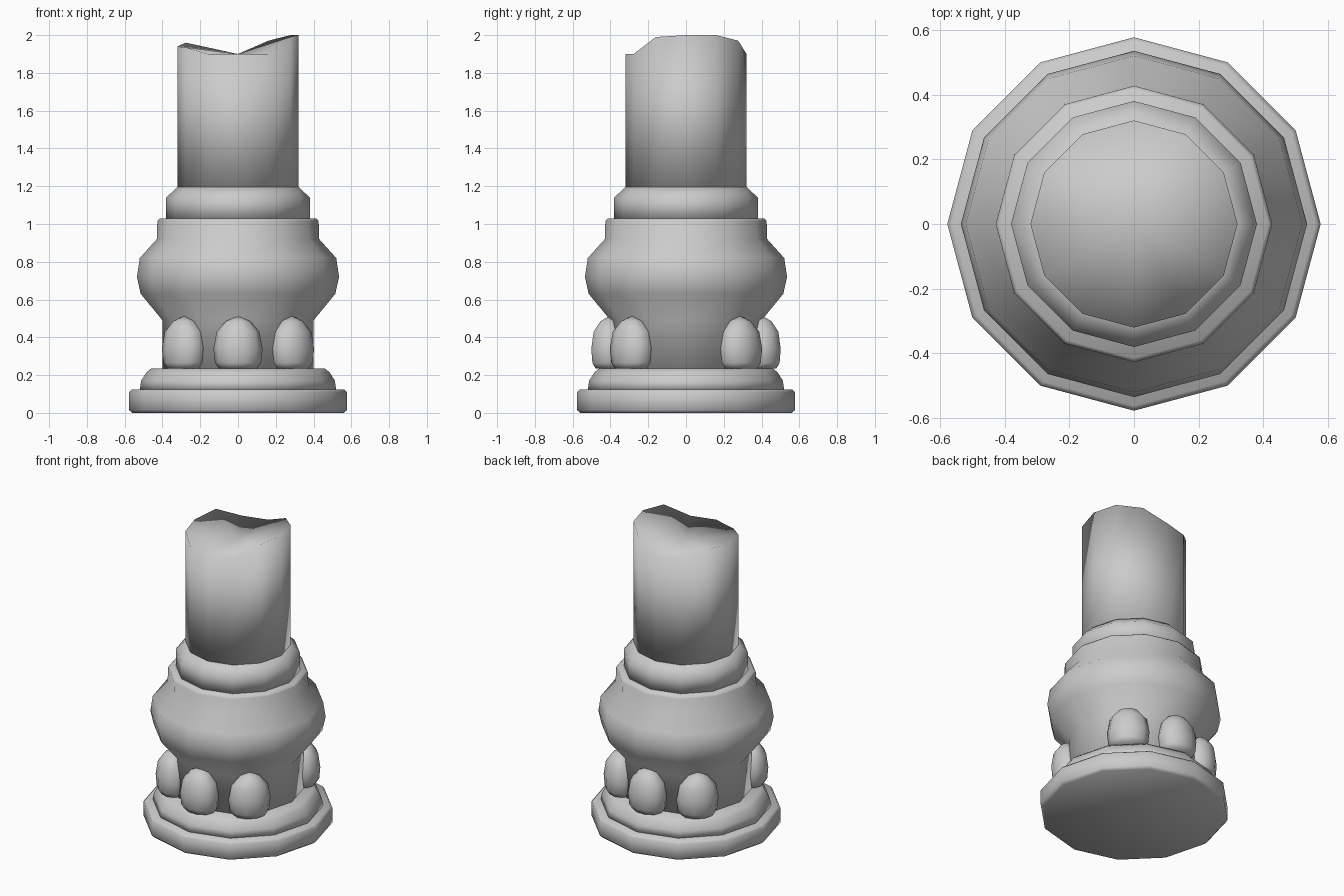
import bpy
import math

if "Cube" in bpy.data.objects:
    bpy.data.objects.remove(bpy.data.objects["Cube"], do_unlink=True)

stone = bpy.data.materials.new("grey_stone")
stone.use_nodes = True
stone.diffuse_color = (0.6, 0.6, 0.6, 1)
stone.node_tree.nodes["Principled BSDF"].inputs["Base Color"].default_value = (0.6, 0.6, 0.6, 1)


def lathe(name, profile, sides, top_z, rim=None, depth=1.0):
    """Turn (radius, z) points round z; rim gives the heights of the last ring."""
    verts, faces = [], []
    for i, (r, z) in enumerate(profile):
        for k in range(sides):
            a = math.tau * k / sides
            last = rim and i == len(profile) - 1
            verts.append((r * math.cos(a), r * depth * math.sin(a), rim[k] if last else z))
    for i in range(len(profile) - 1):
        for k in range(sides):
            a, b = i * sides + k, i * sides + (k + 1) % sides
            faces.append((a, b, b + sides, a + sides))
    # closed foot, and a fan to the top point
    faces.append(tuple(reversed(range(sides))))
    top, start = len(verts), (len(profile) - 1) * sides
    verts.append((0, 0, top_z))
    faces += [(start + k, start + (k + 1) % sides, top) for k in range(sides)]
    mesh = bpy.data.meshes.new(name)
    mesh.from_pydata(verts, [], faces)
    mesh.polygons.foreach_set("use_smooth", [True] * len(faces))
    mesh.materials.append(stone)
    obj = bpy.data.objects.new(name, mesh)
    bpy.context.collection.objects.link(obj)
    return obj


# Stepped foot
lathe("base_plinth", [(0.56, 0), (0.577, 0.015), (0.577, 0.11), (0.562, 0.125)], 12, 0.125)
lathe("base_step", [(0.52, 0.12), (0.513, 0.17), (0.485, 0.215), (0.46, 0.235)], 12, 0.235)

# Drum flaring into the bulging ring
lathe("bulging_drum", [(0.4, 0.23), (0.4, 0.49), (0.515, 0.63), (0.535, 0.72), (0.52, 0.82),
                       (0.43, 0.92), (0.427, 1.015), (0.415, 1.03)], 12, 1.03)

# Collar with sloped shoulder
lathe("collar", [(0.38, 1.02), (0.38, 1.14), (0.322, 1.195)], 12, 1.195)

# Shaft with broken top, rim heights counter-clockwise from +x
rim = [2, 2, 1.97, 1.9, 1.9, 1.96, 1.94, 1.935, 1.9, 1.9, 1.9, 1.99]
lathe("broken_shaft", [(0.32, 1.18), (0.32, 1.9)], 12, 1.9, rim)

# Egg ornaments, three on the front and three on the back
for side in (-90, 90):
    for turn in (-45, 0, 45):
        a = math.radians(side + turn)
        egg = lathe("egg_ornament", [(0.1, 0.235), (0.122, 0.265), (0.13, 0.34),
                                     (0.113, 0.43), (0.065, 0.485)], 10, 0.513, None, 0.78)
        egg.location = (0.405 * math.cos(a), 0.405 * math.sin(a), 0)
        egg.rotation_euler.z = a + math.pi / 2
